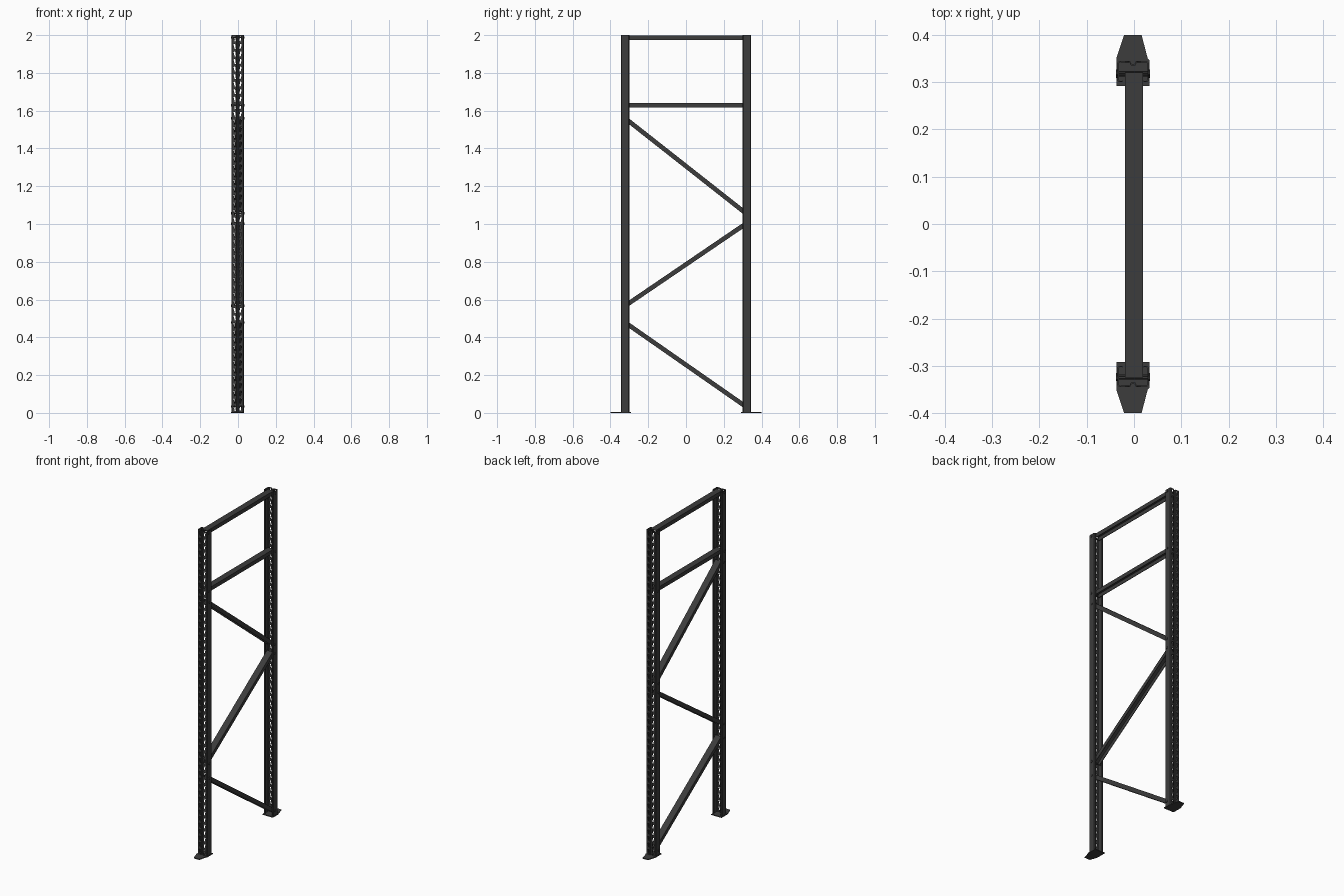
import bpy, bmesh
from math import radians
from mathutils import Vector, Matrix

if "Cube" in bpy.data.objects:
    bpy.data.objects.remove(bpy.data.objects["Cube"])

steel = bpy.data.materials.new("dark_steel")
steel.diffuse_color = (0.045, 0.045, 0.045, 1)
steel.use_nodes = True
steel.node_tree.nodes["Principled BSDF"].inputs["Base Color"].default_value = steel.diffuse_color


def finish(bm, name):
    bmesh.ops.remove_doubles(bm, verts=bm.verts, dist=1e-5)
    bmesh.ops.recalc_face_normals(bm, faces=bm.faces)
    me = bpy.data.meshes.new(name)
    bm.to_mesh(me)
    bm.free()
    me.materials.append(steel)
    ob = bpy.data.objects.new(name, me)
    bpy.context.collection.objects.link(ob)
    return ob


def prism(name, outline, mat, length):
    """Extrude a closed outline along local z, placed by a matrix."""
    bm = bmesh.new()
    a = [bm.verts.new(mat @ Vector((x, y, 0))) for x, y in outline]
    b = [bm.verts.new(mat @ Vector((x, y, length))) for x, y in outline]
    n = len(a)
    bm.faces.new(a)
    bm.faces.new(b)
    for i in range(n):
        bm.faces.new((a[i], a[(i + 1) % n], b[(i + 1) % n], b[i]))
    return finish(bm, name)


CX = -0.002          # post centre in x
CELLS, Z0, Z1 = 50, 0.004, 2.0

# half of the post section, from the middle of the web to the inner lip
half = [(0, 0.337), (0.004, 0.337), (0.007, 0.3435), (0.024, 0.3435), (0.028, 0.3435),
        (0.0315, 0.340), (0.0315, 0.304), (0.029, 0.3015), (0.022, 0.3015)]
HOLE_STRIP = 2       # the strip carrying the slanted slots


def make_post(name, s):
    bm = bmesh.new()

    def quad(pts):
        bm.faces.new([bm.verts.new(p) for p in pts])

    h = (Z1 - Z0) / CELLS
    for m in (-1, 1):
        for i in range(len(half) - 1):
            (xa, ya), (xb, yb) = half[i], half[i + 1]
            for k in range(CELLS):
                z = Z0 + k * h

                def P(u, v):
                    return Vector((CX + m * (xa + (xb - xa) * u), s * (ya + (yb - ya) * u), z + h * v))
                outer = [P(0, 0), P(1, 0), P(1, 1), P(0, 1)]
                if i == HOLE_STRIP:
                    inner = [P(0.14, 0.2), P(0.5, 0.16), P(0.88, 0.78), P(0.36, 0.84)]
                    for j in range(4):
                        n = (j + 1) % 4
                        quad((outer[j], outer[n], inner[n], inner[j]))
                else:
                    quad(outer)
    ob = finish(bm, name)
    mod = ob.modifiers.new("sheet_thickness", 'SOLIDIFY')
    mod.thickness = 0.003
    mod.offset = 0


# posts and tapered foot plates
plate = [(-0.037, 0.292), (0.033, 0.292), (0.033, 0.346), (0.029, 0.35),
         (0.016, 0.4), (-0.021, 0.4), (-0.037, 0.352)]
for side, s in (("front", -1), ("back", 1)):
    make_post(side + "_post", s)
    prism(side + "_foot_plate", [(x, y * s) for x, y in plate], Matrix.Identity(4), 0.005)

# channel section for braces, open underneath
w, t, d = 0.0195, 0.003, 0.012
channel = [(-w, -d), (-w, d), (w, d), (w, -d), (w - t, -d), (w - t, d - t), (-w + t, d - t), (-w + t, -d)]


def brace(name, y0, z0, y1, z1):
    a, b = Vector((0, y0, z0)), Vector((0, y1, z1))
    along = (b - a).normalized()
    a, b = a - along * 0.015, b + along * 0.02
    x = Vector((1, 0, 0))
    up = x.cross(along)
    mat = Matrix((x, up, along)).transposed().to_4x4()
    mat.translation = a
    prism(name, channel, mat, (b - a).length)
    # bolts through the post sides at both ends
    for end, p in (("front", a), ("back", b)):
        bm = bmesh.new()
        for radius, depth in ((0.004, 0.066), (0.007, 0.0)):
            for sx in ((0,) if depth else (-1, 1)):
                m = Matrix.Translation((CX + sx * 0.0345, p.y, p.z)) @ Matrix.Rotation(radians(90), 4, 'Y')
                bmesh.ops.create_cone(bm, cap_ends=True, segments=6, radius1=radius, radius2=radius,
                                      depth=depth or 0.003, matrix=m)
        finish(bm, name + "_" + end + "_bolt")


brace("top_brace", -0.31, 1.987, 0.30, 1.987)
brace("upper_brace", -0.31, 1.628, 0.30, 1.628)
brace("upper_diagonal", -0.31, 1.55, 0.30, 1.07)
brace("middle_diagonal", -0.31, 0.575, 0.30, 0.99)
brace("lower_diagonal", -0.31, 0.47, 0.30, 0.045)
